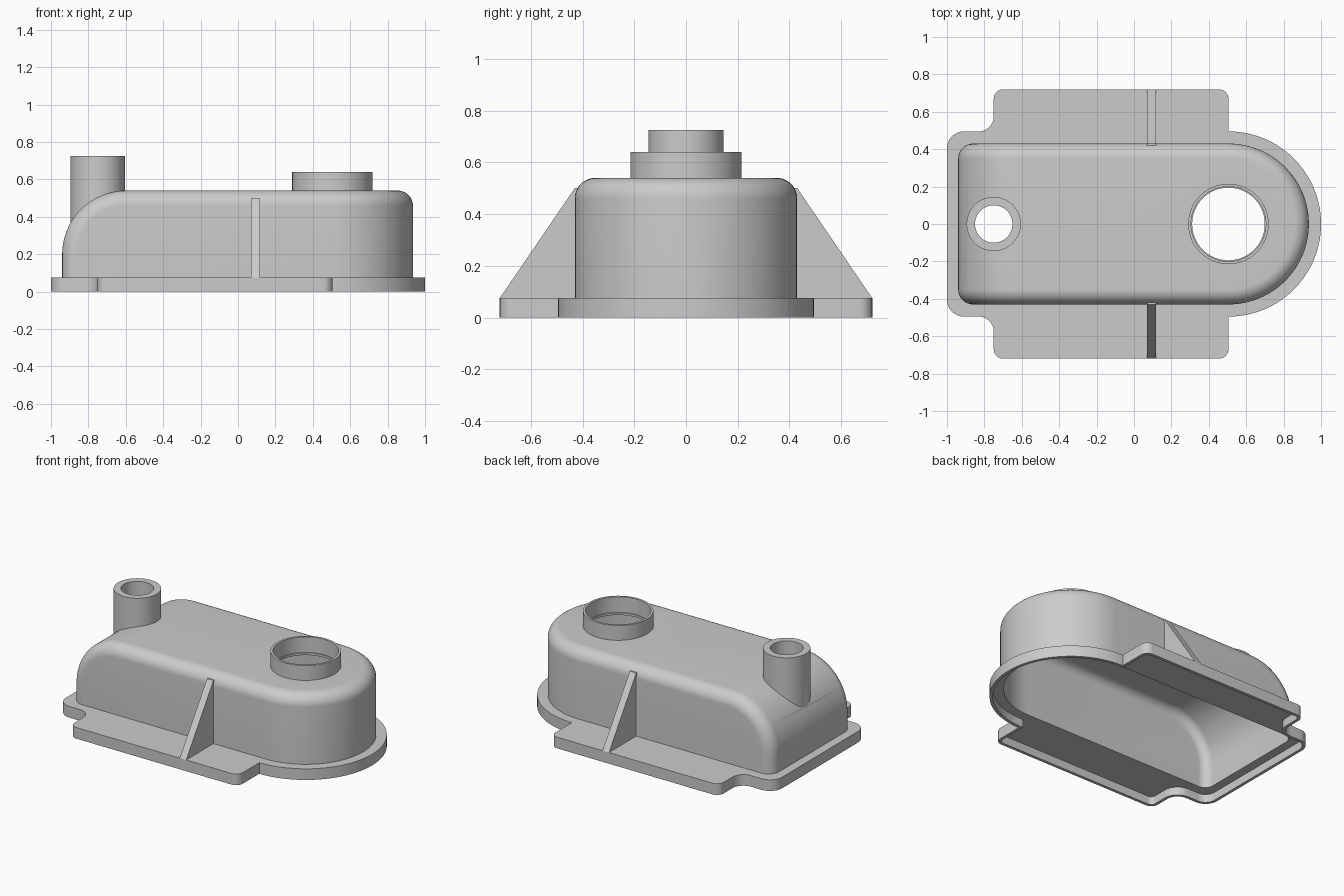
import bpy, bmesh
from math import sin, cos, pi, radians
from mathutils import Vector

cube = bpy.data.objects.get("Cube")
if cube:
    bpy.data.objects.remove(cube, do_unlink=True)

WALL = 0.02       # shell thickness
CX = 0.505        # centre of the rounded end
TOP = 0.54        # height of the roof
PLATE = 0.075     # height of the flange

grey = bpy.data.materials.new("plain grey")
grey.use_nodes = True
grey.diffuse_color = (0.6, 0.6, 0.6, 1)
grey.node_tree.nodes["Principled BSDF"].inputs["Base Color"].default_value = (0.6, 0.6, 0.6, 1)


def finish(name, bm):
    bmesh.ops.remove_doubles(bm, verts=bm.verts, dist=1e-5)
    bmesh.ops.holes_fill(bm, edges=bm.edges, sides=0)
    bmesh.ops.recalc_face_normals(bm, faces=bm.faces)
    mesh = bpy.data.meshes.new(name)
    bm.to_mesh(mesh)
    bm.free()
    mesh.materials.append(grey)
    obj = bpy.data.objects.new(name, mesh)
    bpy.context.collection.objects.link(obj)
    return obj


def prism(name, points, offset):
    """Extrude a closed loop of 3D points along offset."""
    bm = bmesh.new()
    face = bm.faces.new([bm.verts.new(p) for p in points])
    ext = bmesh.ops.extrude_face_region(bm, geom=[face], use_keep_orig=True)
    moved = [v for v in ext["geom"] if isinstance(v, bmesh.types.BMVert)]
    bmesh.ops.translate(bm, verts=moved, vec=offset)
    return finish(name, bm)


def cylinder(name, x, radius, z0, z1, n=72):
    ring = [(x + radius * cos(2 * pi * i / n), radius * sin(2 * pi * i / n), z0) for i in range(n)]
    return prism(name, ring, (0, 0, z1 - z0))


def combine(target, tool, operation):
    mod = target.modifiers.new(tool.name, "BOOLEAN")
    mod.object, mod.operation, mod.solver = tool, operation, "EXACT"
    bpy.ops.object.select_all(action="DESELECT")
    bpy.context.view_layer.objects.active = target
    target.select_set(True)
    bpy.ops.object.modifier_apply(modifier=mod.name)
    bpy.data.objects.remove(tool, do_unlink=True)


def dome(name, d, z0, n=12):
    """Filleted body with a curved left end and a round right end, inset by d."""
    half, top, r, bend = 0.43 - d, TOP - d, 0.08 - d, 0.34 - d
    fillet = [(half - r + r * cos(a), r - r * sin(a)) for a in (pi / 2 * i / n for i in range(n + 1))]
    section = [(-y, drop) for y, drop in fillet] + fillet[::-1]
    # side path as (x, z, normal x, normal z)
    path = [(-0.94 + d, z0, -1, 0)]
    for i in range(25):
        a = pi / 2 * i / 24
        path.append((-0.6 - bend * cos(a), 0.2 + bend * sin(a), -cos(a), sin(a)))
    path.append((CX, top, 0, 1))

    bm = bmesh.new()

    def grid(rows):
        rows = [[bm.verts.new(p) for p in row] for row in rows]
        for a, b in zip(rows, rows[1:]):
            for i in range(len(a) - 1):
                bm.faces.new((a[i], a[i + 1], b[i + 1], b[i]))

    # long part, with its two flat sides
    rows = [[(x - nx * drop, y, z - nz * drop) for y, drop in section] for x, z, nx, nz in path]
    grid(rows)
    for k in (0, -1):
        side = [row[k] for row in rows] + [(CX, rows[0][k][1], z0)]
        bm.faces.new([bm.verts.new(p) for p in side])
    # round end
    profile = [(half, z0)] + [(y, top - drop) for y, drop in fillet]
    turn = [pi * i / 48 - pi / 2 for i in range(49)]
    rows = [[(CX + y * cos(t), y * sin(t), z) for y, z in profile] for t in turn]
    grid(rows)
    bm.faces.new([bm.verts.new(row[-1]) for row in rows])
    return finish(name, bm)


def round_corner(prev, point, nxt, r, n=8):
    """Arc points replacing a square corner."""
    p = Vector(point)
    u, v = (Vector(prev) - p).normalized(), (Vector(nxt) - p).normalized()
    c = p + (u + v) * r
    return [tuple(c - v * r * cos(a) - u * r * sin(a)) for a in (pi / 2 * i / n for i in range(n + 1))]


def flange_loop(d, z):
    """Flange outline inset by d."""
    h = 0.495 - d
    corners = [(-1 + d, h), (-0.75 + d, h), (-0.75 + d, 0.72 - d), (CX - d, 0.72 - d)]
    radii = [0.09 - d, 0.08 + d, 0.05 - d, 0.05 - d]
    chain = [(-1 + d, 0)] + corners + [(CX - d, h)]
    upper = []
    for i, r in enumerate(radii):
        upper += round_corner(chain[i], chain[i + 1], chain[i + 2], r)
    upper.append((CX - d, h))
    upper += [(CX + h * sin(a), h * cos(a)) for a in (pi / 2 * i / 30 for i in range(1, 30))]
    loop = upper + [(CX + h, 0)] + [(x, -y) for x, y in reversed(upper)]
    return [(x, y, z) for x, y in loop]


# Solid outer form
housing = dome("housing", 0, PLATE / 2)
combine(housing, prism("flange", flange_loop(0, 0), (0, 0, PLATE)), "UNION")
combine(housing, cylinder("pipe", -0.75, 0.145, 0.3, 0.725), "UNION")
combine(housing, cylinder("collar", CX, 0.215, 0.53, 0.64), "UNION")

# Hollow underside and bores
combine(housing, dome("cavity", WALL, -0.1), "DIFFERENCE")
combine(housing, prism("recess", flange_loop(WALL, -0.2), (0, 0, 0.2 + PLATE - WALL)), "DIFFERENCE")
combine(housing, cylinder("pipe_bore", -0.75, 0.1, 0.1, 0.9), "DIFFERENCE")
combine(housing, cylinder("collar_bore", CX, 0.2, 0.535, 0.9), "DIFFERENCE")
combine(housing, cylinder("roof_hole", CX, 0.194, 0.3, 0.9), "DIFFERENCE")

# Triangular stiffening ribs
parts = [housing]
for name, s in (("rib_front", -1), ("rib_back", 1)):
    tri = [(0.42, 0.065), (0.72, 0.065), (0.72, PLATE), (0.43, 0.5), (0.42, 0.5)]
    parts.append(prism(name, [(0.07, s * y, z) for y, z in tri], (0.048, 0, 0)))

bpy.ops.object.select_all(action="DESELECT")
for obj in parts:
    obj.select_set(True)
bpy.context.view_layer.objects.active = housing
bpy.ops.object.shade_smooth_by_angle(angle=radians(30))
